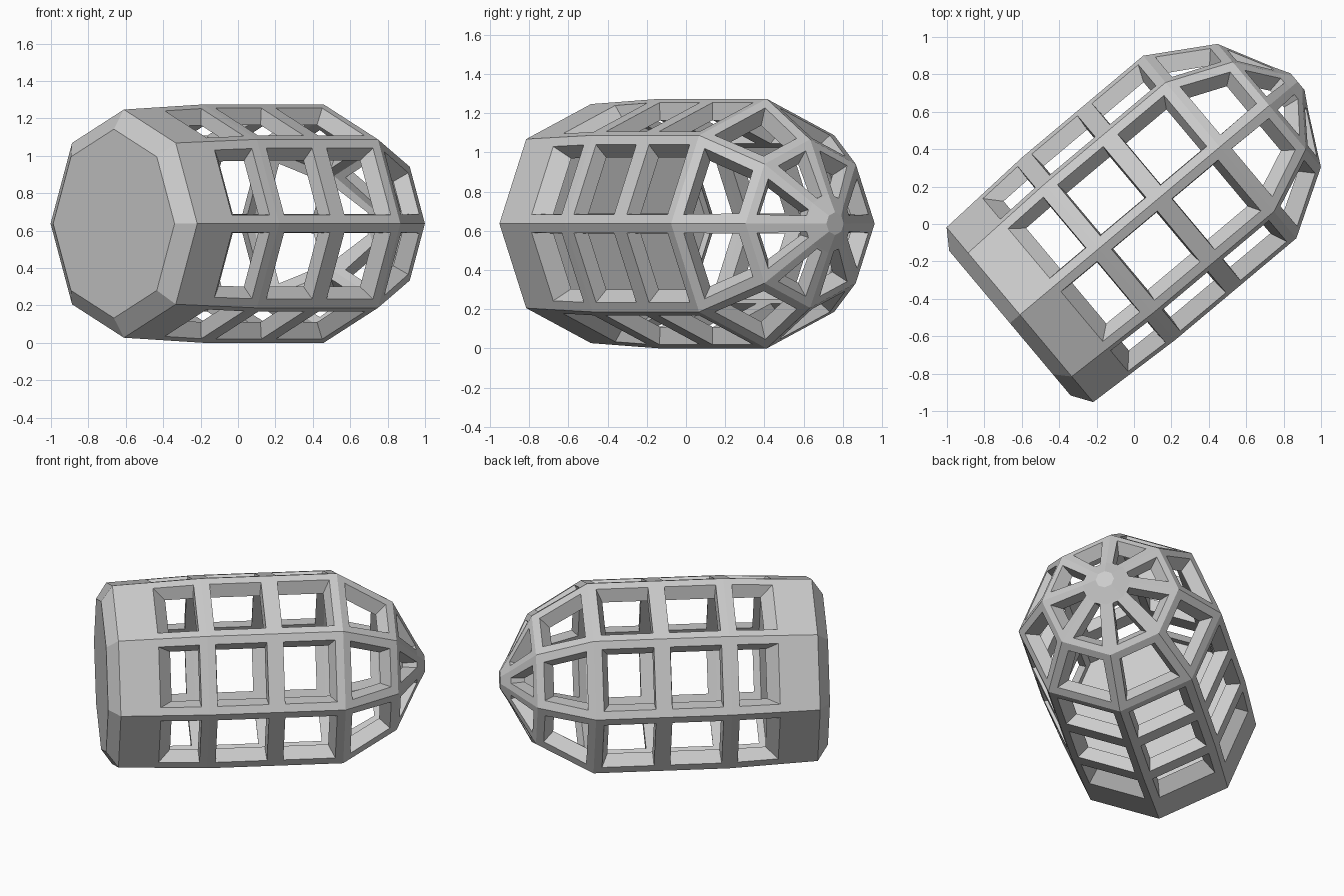
import bpy, bmesh
from math import sin, cos, pi, radians
from mathutils import Vector

if "Cube" in bpy.data.objects:
    bpy.data.objects.remove(bpy.data.objects["Cube"])

SIDES = 8
YAW = radians(40)
AXIS = Vector((cos(YAW), sin(YAW), 0))
SIDE = Vector((sin(YAW), -cos(YAW), 0))
ORIGIN = Vector((-0.61, -0.485, 0.637))


def point(ring, k):
    a, r = ring
    t = 2 * pi * k / SIDES
    return ORIGIN + AXIS * a + r * (Vector((0, 0, cos(t))) + SIDE * sin(t))


def blend(q, u, v):
    # q: near-left, near-right, far-right, far-left
    return q[0].lerp(q[1], u).lerp(q[3].lerp(q[2], u), v)


def window(q, near, far, side_near, side_far):
    return [blend(q, side_near, near), blend(q, 1 - side_near, near),
            blend(q, 1 - side_far, 1 - far), blend(q, side_far, 1 - far)]


bm = bmesh.new()


def face(pts):
    bm.faces.new([bm.verts.new(p) for p in pts])


def band(r0, r1):
    for k in range(SIDES):
        face([point(r0, k), point(r0, k + 1), point(r1, k + 1), point(r1, k)])


def disc(ring):
    face([point(ring, k) for k in range(SIDES)])


# (distance along axis, radius) for the outer and inner skins
outer = [(0, .61), (.55, .637), (.97, .637), (1.395, .637), (1.74, .43), (1.885, .15)]
inner = [(.28, .54), (.55, .548), (.97, .548), (1.36, .548), (1.68, .36), (1.80, .12)]
# window margins: near, far, side near, side far (fractions of each cell)
m_out = [(.45, .09, .105, .105), (.12, .12, .105, .105), (.12, .12, .105, .105),
         (.13, .13, .11, .16), (.14, .03, .17, .36)]
m_in = [(.16, .2, .13, .13), (.14, .14, .13, .13), (.14, .14, .13, .13),
        (.15, .15, .13, .18), (.16, .05, .2, .38)]

# Lattice cells: outer frame, window reveal, inner frame
for i in range(5):
    for k in range(SIDES):
        qo, qi = [[point(s[i], k), point(s[i], k + 1),
                   point(s[i + 1], k + 1), point(s[i + 1], k)] for s in (outer, inner)]
        wo, wi = window(qo, *m_out[i]), window(qi, *m_in[i])
        for j in range(4):
            n = (j + 1) % 4
            face([qo[j], qo[n], wo[n], wo[j]])
            face([wo[j], wo[n], wi[n], wi[j]])
            face([wi[j], wi[n], qi[n], qi[j]])

# Solid chamfered base plug
base = (-.07, .505)
band(base, outer[0])
disc(base)
disc(inner[0])

# Solid nose cap
tip = (1.938, .058)
band(outer[5], tip)
disc(tip)
disc(inner[5])

bmesh.ops.remove_doubles(bm, verts=bm.verts, dist=0.0005)
bmesh.ops.recalc_face_normals(bm, faces=bm.faces)
mesh = bpy.data.meshes.new("lattice_capsule")
bm.to_mesh(mesh)
bm.free()
obj = bpy.data.objects.new("lattice_capsule", mesh)
bpy.context.collection.objects.link(obj)
